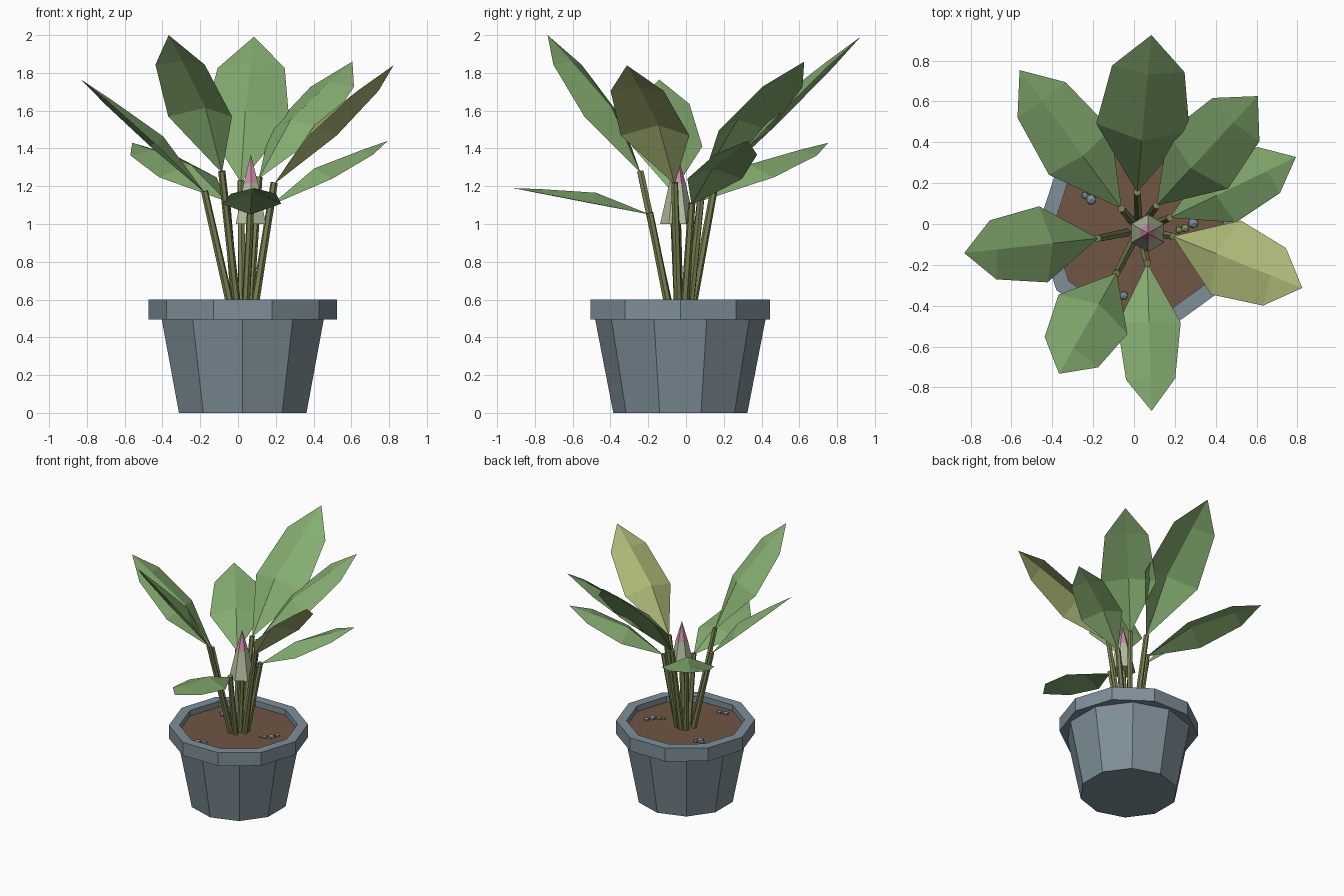
import bpy, bmesh, math
from mathutils import Vector, Matrix

if "Cube" in bpy.data.objects:
    bpy.data.objects.remove(bpy.data.objects["Cube"])


def material(name, r, g, b):
    m = bpy.data.materials.new(name)
    lin = [((c / 255 + 0.055) / 1.055) ** 2.4 for c in (r, g, b)]
    m.diffuse_color = (*lin, 1)
    m.use_nodes = True
    m.node_tree.nodes["Principled BSDF"].inputs["Base Color"].default_value = m.diffuse_color
    return m


POT = material("blue grey", 126, 143, 153)
SOIL = material("soil brown", 112, 86, 69)
STEM = material("olive stem", 122, 132, 80)
LEAF = material("leaf green", 133, 173, 112)
YOUNG = material("yellow green", 173, 187, 119)
BUD = material("pale bud green", 180, 192, 158)
PINK = material("bud pink", 204, 143, 170)
MOSS = material("moss pebble", 132, 150, 92)

CENTRE = Vector((0.025, -0.03, 0))


def finish(bm, name, *mats):
    me = bpy.data.meshes.new(name)
    bm.to_mesh(me)
    bm.free()
    for m in mats:
        me.materials.append(m)
    ob = bpy.data.objects.new(name, me)
    bpy.context.collection.objects.link(ob)
    return ob


def lathe(name, profile, sides, centre, turn, *mats, closed=False, rule=None):
    """Rings of (radius, z); open profiles get end caps, closed ones loop round."""
    bm = bmesh.new()
    rings = []
    for r, z in profile:
        rings.append([bm.verts.new((centre[0] + r * math.cos(turn + math.tau * i / sides),
                                    centre[1] + r * math.sin(turn + math.tau * i / sides), z))
                      for i in range(sides)])
    n = len(rings)
    for k in range(n if closed else n - 1):
        a, b = rings[k], rings[(k + 1) % n]
        for i in range(sides):
            j = (i + 1) % sides
            bm.faces.new((a[i], a[j], b[j], b[i]))
    if not closed:
        bm.faces.new(rings[0][::-1])
        bm.faces.new(rings[-1])
    bmesh.ops.remove_doubles(bm, verts=bm.verts, dist=0.0005)
    bmesh.ops.recalc_face_normals(bm, faces=bm.faces)
    if rule:
        for f in bm.faces:
            f.material_index = rule(f.calc_center_median())
    return finish(bm, name, *mats)


def stem(name, start, end, radius=0.02):
    axis = end - start
    bm = bmesh.new()
    mat = Matrix.Translation((start + end) / 2) @ axis.to_track_quat('Z', 'Y').to_matrix().to_4x4()
    bmesh.ops.create_cone(bm, cap_ends=True, segments=6, radius1=radius * 1.1,
                          radius2=radius * 0.95, depth=axis.length, matrix=mat)
    return finish(bm, name, STEM)


def leaf(name, base, tip, mat):
    """Faceted leaf with a raised midrib; proportions scale with its length."""
    axis = tip - base
    size = axis.length
    side = axis.cross(Vector((0, 0, 1))).normalized()
    up = side.cross(axis).normalized()
    bm = bmesh.new()
    vb, vt = bm.verts.new(base), bm.verts.new(tip)
    mids, edges = [], {1: [], -1: []}
    for t, half, lift in ((0.41, 0.21, 0.08), (0.785, 0.163, 0.033)):
        p = base + axis * t
        mids.append(bm.verts.new(p + up * lift * size))
        for s in (1, -1):
            edges[s].append(bm.verts.new(p + side * s * half * size))
    for s in (1, -1):
        e = edges[s]
        for f in ((vb, e[0], mids[0]), (mids[0], e[0], e[1], mids[1]), (mids[1], e[1], vt)):
            bm.faces.new(f if s == 1 else f[::-1])
    return finish(bm, name, mat)


# Pot: tapered body, heavy rim turned half a facet, soil disc
lathe("pot_body", [(0.355, 0), (0.452, 0.5)], 10, CENTRE, math.radians(18), POT)
lathe("pot_rim", [(0.5, 0.495), (0.5, 0.6), (0.425, 0.6), (0.425, 0.495)], 10, CENTRE, 0,
      POT, closed=True)
lathe("soil", [(0.427, 0.5), (0.427, 0.555)], 10, CENTRE, 0, SOIL)

# Leaves: base and tip of each; stems fan out from the middle of the soil
LEAVES = {
    "front": ((0.065, -0.19, 1.05), (0.086, -0.915, 1.19)),
    "back": ((0.015, 0.155, 1.22), (0.085, 0.925, 1.992)),
    "back_left": ((-0.06, 0.075, 1.12), (-0.56, 0.753, 1.43)),
    "back_right": ((0.11, 0.09, 1.24), (0.606, 0.626, 1.86)),
    "right": ((0.175, 0.03, 1.10), (0.793, 0.328, 1.44)),
    "young": ((0.19, -0.06, 1.21), (0.824, -0.313, 1.84)),
    "front_left": ((-0.085, -0.24, 1.27), (-0.367, -0.733, 2.0)),
    "left": ((-0.175, -0.07, 1.165), (-0.831, -0.142, 1.765)),
}
for key, (b, t) in LEAVES.items():
    b, t = Vector(b), Vector(t)
    out = Vector((b.x - CENTRE.x, b.y - CENTRE.y, 0)).normalized()
    foot = CENTRE + out * 0.06 + Vector((0, 0, 0.54))
    stem("stem_" + key, foot, b + (b - foot).normalized() * 0.01)
    leaf("leaf_" + key, b, t, YOUNG if key == "young" else LEAF)

# Flower bud on its own stem: pale skirt, pink tip
BUD_AT = Vector((0.068, -0.045, 0))
stem("stem_bud", CENTRE + Vector((0.015, -0.005, 0.54)), BUD_AT + Vector((0, 0, 1.02)))
lathe("flower_bud", [(0.092, 1.0), (0.044, 1.215), (0.0, 1.37)], 6, BUD_AT, math.radians(90),
      BUD, PINK, rule=lambda c: int(c.z > 1.215))

# Pebbles in three small groups on the soil
PEBBLES = [(0.29, 0.005, 0.028, POT), (0.25, -0.02, 0.022, MOSS), (0.31, 0.05, 0.022, MOSS),
           (0.22, -0.03, 0.018, MOSS), (-0.21, 0.12, 0.028, POT), (-0.24, 0.14, 0.018, POT),
           (-0.19, 0.15, 0.018, MOSS), (-0.10, -0.36, 0.024, POT), (-0.05, -0.35, 0.022, POT)]
for i, (x, y, r, m) in enumerate(PEBBLES):
    bm = bmesh.new()
    bmesh.ops.create_icosphere(bm, subdivisions=1, radius=r,
                               matrix=Matrix.Translation((x, y, 0.56)) @ Matrix.Diagonal((1, 1, 0.7, 1)))
    finish(bm, f"pebble_{i + 1}", m)
